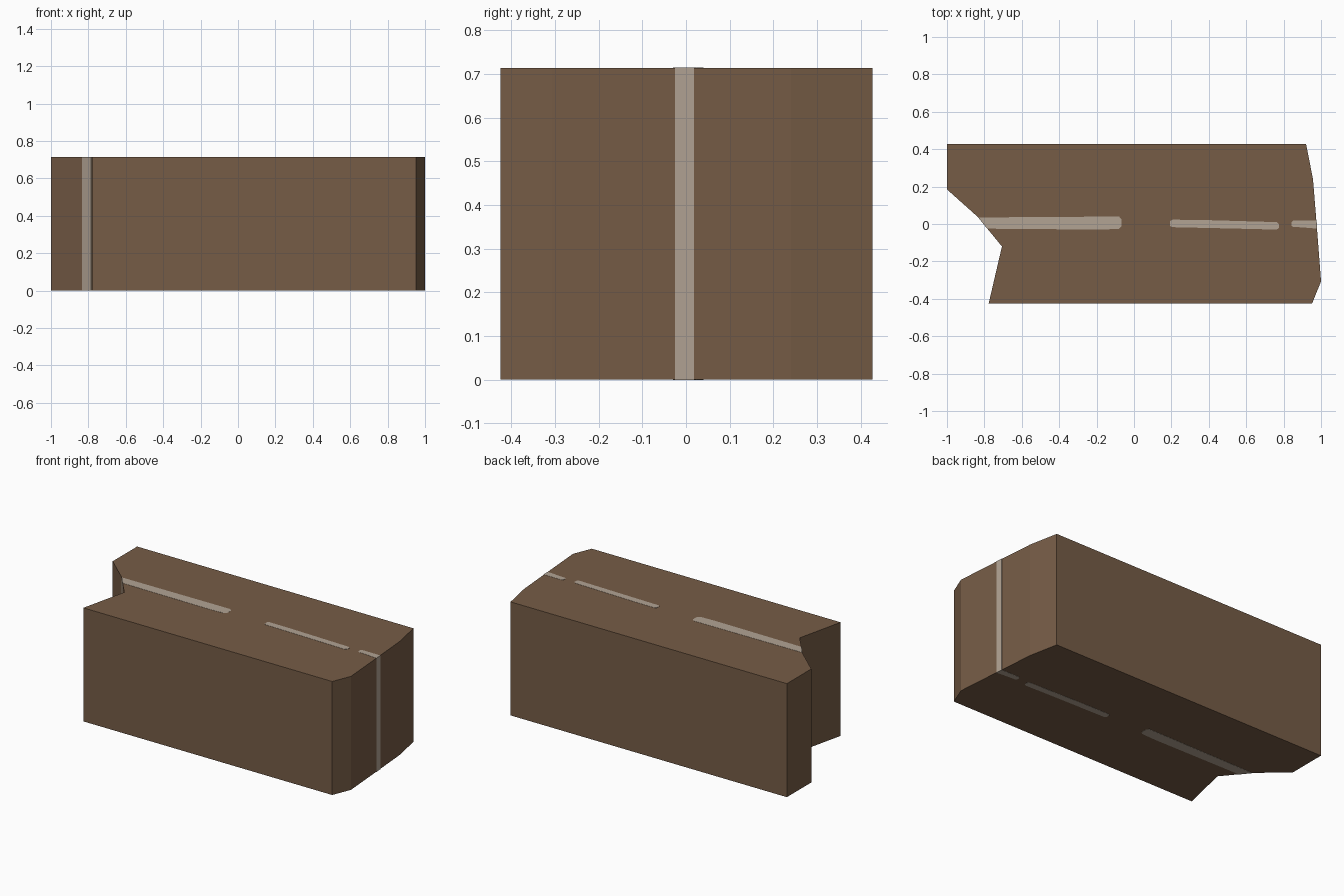
import bpy
import bmesh

if "Cube" in bpy.data.objects:
    bpy.data.objects.remove(bpy.data.objects["Cube"])

HEIGHT = 0.715
LIFT = 0.001  # vein stands this far proud of the block


def material(name, rgb):
    m = bpy.data.materials.new(name)
    m.diffuse_color = (*rgb, 1.0)
    m.use_nodes = True
    m.node_tree.nodes["Principled BSDF"].inputs["Base Color"].default_value = m.diffuse_color
    return m


def prism(name, outline, z0, z1, mat):
    """Extrude a closed top-view outline straight up."""
    bm = bmesh.new()
    base = bm.faces.new([bm.verts.new((x, y, z0)) for x, y in outline])
    top = bmesh.ops.extrude_face_region(bm, geom=[base], use_keep_orig=True)
    verts = [g for g in top["geom"] if isinstance(g, bmesh.types.BMVert)]
    bmesh.ops.translate(bm, verts=verts, vec=(0, 0, z1 - z0))
    bmesh.ops.recalc_face_normals(bm, faces=bm.faces)
    mesh = bpy.data.meshes.new(name)
    bm.to_mesh(mesh)
    bm.free()
    mesh.materials.append(mat)
    obj = bpy.data.objects.new(name, mesh)
    bpy.context.collection.objects.link(obj)
    return obj


brown = material("brown", (0.181, 0.107, 0.061))
pale = material("pale grey", (0.445, 0.37, 0.296))

# Main block: notched left end, bulging right end
prism("block", [
    (-1.0, 0.427), (0.92, 0.427), (0.957, 0.24), (0.978, -0.02),
    (1.0, -0.307), (0.952, -0.425), (-0.777, -0.425), (-0.706, -0.12),
    (-0.784, -0.025), (-0.832, 0.035), (-1.0, 0.185),
], LIFT, HEIGHT - LIFT, brown)

# Broken pale seam running through the block, showing on top, bottom and ends
seams = {
    "left_seam": [
        (-0.833, 0.035), (-0.08, 0.04), (-0.066, 0.025), (-0.066, -0.012),
        (-0.08, -0.026), (-0.18, -0.03), (-0.785, -0.025)],
    "middle_seam": [
        (0.192, 0.015), (0.205, 0.023), (0.35, 0.022), (0.765, 0.01),
        (0.775, 0.0), (0.775, -0.022), (0.762, -0.03), (0.56, -0.025),
        (0.205, -0.017), (0.192, -0.01)],
    "right_seam": [
        (0.842, 0.01), (0.852, 0.019), (0.9762, 0.018), (0.9796, -0.025),
        (0.9, -0.018), (0.852, -0.016), (0.842, -0.01)],
}
for name, outline in seams.items():
    prism(name, outline, 0.0, HEIGHT, pale)
